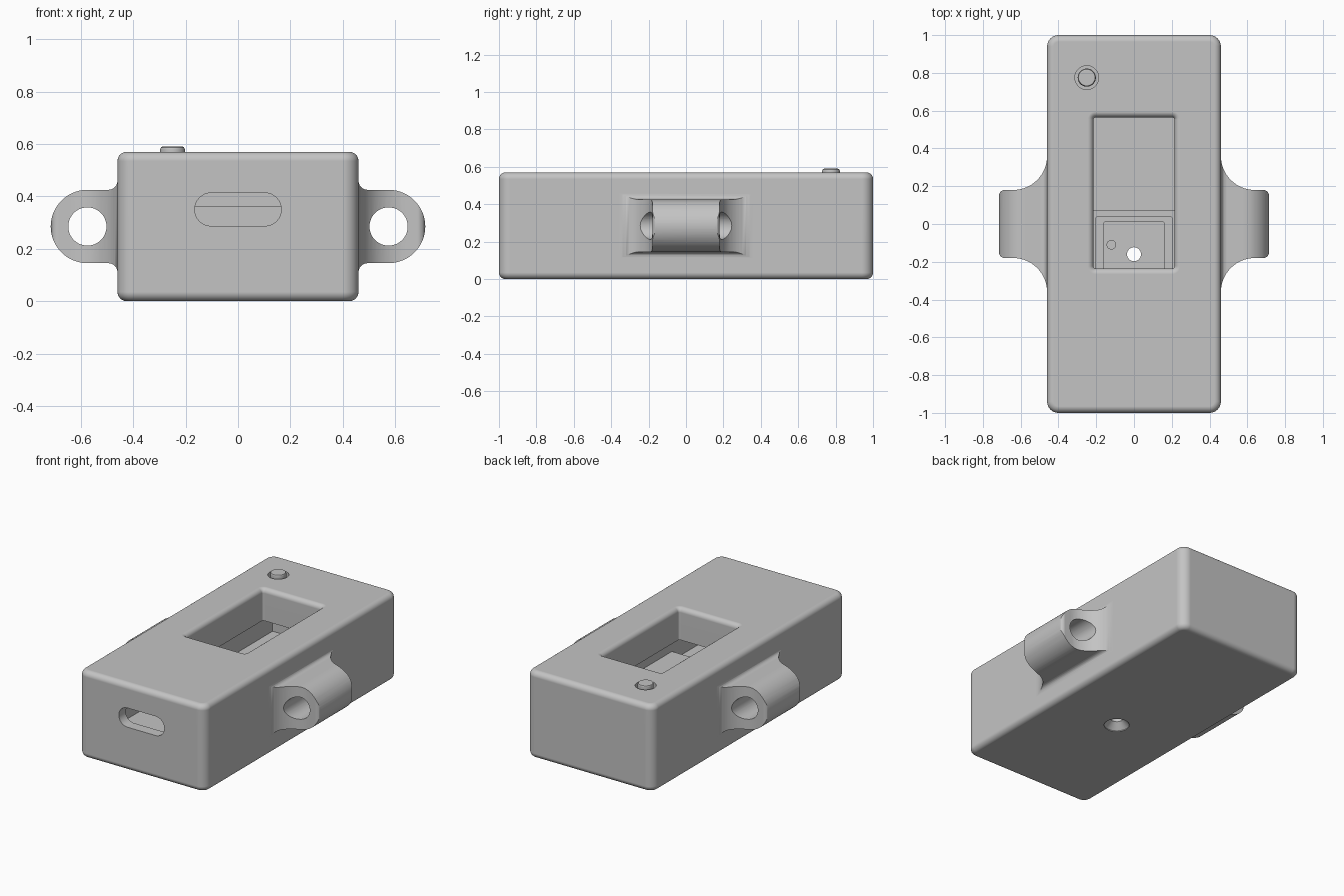
import bpy, bmesh
from math import sin, cos, pi, radians
from mathutils import Matrix

default = bpy.data.objects.get("Cube")
if default:
    bpy.data.objects.remove(default, do_unlink=True)

grey = bpy.data.materials.new("matte grey")
grey.use_nodes = True
grey.diffuse_color = (0.55, 0.55, 0.55, 1)
grey.node_tree.nodes["Principled BSDF"].inputs["Base Color"].default_value = (0.55, 0.55, 0.55, 1)


def arc(cx, cy, r, start, end, steps=8):
    angles = [radians(start + (end - start) * i / steps) for i in range(steps + 1)]
    return [(cx + r * cos(a), cy + r * sin(a)) for a in angles]


def rounded(hx, hy, r, steps):
    """Outline of a rounded rectangle centred on the origin."""
    points = []
    for i, (sx, sy) in enumerate([(1, 1), (-1, 1), (-1, -1), (1, -1)]):
        points += arc(sx * (hx - r), sy * (hy - r), r, 90 * i, 90 * i + 90, steps)
    return points


def skin(name, rings, matrix=Matrix()):
    """Join rings of 3D points into a closed solid."""
    bm = bmesh.new()
    loops = [[bm.verts.new(p) for p in ring] for ring in rings]
    for low, high in zip(loops, loops[1:]):
        for i in range(len(low)):
            j = (i + 1) % len(low)
            bm.faces.new((low[i], low[j], high[j], high[i]))
    bm.faces.new(loops[0][::-1])
    bm.faces.new(loops[-1])
    bmesh.ops.transform(bm, matrix=matrix, verts=bm.verts)
    bmesh.ops.remove_doubles(bm, verts=bm.verts, dist=0.00005)
    bmesh.ops.recalc_face_normals(bm, faces=bm.faces)
    mesh = bpy.data.meshes.new(name)
    bm.to_mesh(mesh)
    bm.free()
    mesh.materials.append(grey)
    ob = bpy.data.objects.new(name, mesh)
    bpy.context.collection.objects.link(ob)
    return ob


def block(name, levels, at=(0, 0, 0), matrix=Matrix(), steps=8):
    """Stack rounded rectangles given as (height, half x, half y, radius)."""
    rings = [[(x, y, z) for x, y in rounded(hx, hy, r, steps)] for z, hx, hy, r in levels]
    return skin(name, rings, Matrix.Translation(at) @ matrix)


def rod(name, levels, at, matrix=Matrix()):
    return block(name, [(z, r, r, r) for z, r in levels], at, matrix, 12)


def combine(target, other, operation):
    mod = target.modifiers.new(operation, "BOOLEAN")
    mod.object, mod.operation, mod.solver = other, operation, "EXACT"
    graph = bpy.context.evaluated_depsgraph_get()
    mesh = bpy.data.meshes.new_from_object(target.evaluated_get(graph))
    target.modifiers.clear()
    target.data = mesh
    bpy.data.objects.remove(other, do_unlink=True)


def smooth(ob):
    bpy.ops.object.select_all(action="DESELECT")
    ob.select_set(True)
    bpy.context.view_layer.objects.active = ob
    bpy.ops.object.shade_smooth_by_angle(angle=radians(32))
    weighted = ob.modifiers.new("even shading", "WEIGHTED_NORMAL")
    weighted.keep_sharp = True


# Case with rounded edges
HX, HY, TOP, EDGE, CORNER = 0.46, 1.0, 0.57, 0.035, 0.06
levels = []
for i in range(7):
    a = i * pi / 12
    inset = EDGE * (1 - sin(a))
    levels.append((EDGE * (1 - cos(a)), HX - inset, HY - inset, CORNER - inset))
levels += [(TOP - z, hx, hy, r) for z, hx, hy, r in reversed(levels)]
case = block("case", levels)

# Strap lugs: plan outline crossed with a side outline, then bored through
LUG_X, LUG_Z, LUG_R = 0.575, 0.285, 0.14
upright = Matrix.Rotation(pi / 2, 4, "X")
for side in (1, -1):
    half = [(0.42, 0.36)] + arc(0.64, 0.36, 0.18, 180, 270, 14) + arc(0.685, 0.15, 0.03, 90, 0, 6)
    plan = half + [(x, -y) for x, y in reversed(half)]
    lug = skin("lug", [[(side * x, y, z) for x, y in plan] for z in (0.05, 0.52)])
    half = [(0.41, 0.175)] + arc(0.495, 0.175, 0.035, 180, 270, 6) + arc(LUG_X, 0, LUG_R, 90, 0, 14)
    profile = half + [(x, -z) for x, z in reversed(half[:-1])]
    form = skin("lug_form", [[(side * x, y, z + LUG_Z) for x, z in profile] for y in (-0.5, 0.5)])
    combine(lug, form, "INTERSECT")
    combine(case, lug, "UNION")
    bore = rod("lug_bore", [(-0.6, 0.073), (0.6, 0.073)], (side * LUG_X, 0, LUG_Z), upright)
    combine(case, bore, "DIFFERENCE")

# Inner cavity
CEILING, FLOOR = 0.36, 0.1
cavity = block("cavity", [(FLOOR, 0.4, 0.93, 0.01), (CEILING, 0.4, 0.93, 0.01)], steps=2)
combine(case, cavity, "DIFFERENCE")

# Window with a rolled lip
levels = [(CEILING - 0.05, 0.215, 0.4, 0.012)]
for i in range(7):
    a = i * pi / 12
    flare = 0.03 * (1 - cos(a))
    levels.append((TOP - 0.03 + 0.03 * sin(a), 0.215 + flare, 0.4 + flare, 0.012 + flare))
levels.append((TOP + 0.05,) + levels[-1][1:])
combine(case, block("window_cut", levels, (0, 0.165, 0)), "DIFFERENCE")

# Front port
port = block("port_cut", [(-0.1, 0.165, 0.063, 0.062), (0.1, 0.165, 0.063, 0.062)],
             (0, -1, 0.35), upright)
combine(case, port, "DIFFERENCE")

# Raised mount on the cavity floor with a stepped pocket
mount = block("mount", [(FLOOR - 0.02, 0.405, 0.25, 0.005), (0.16, 0.405, 0.25, 0.005)],
              (0, -0.175, 0), steps=1)
for hx, back, depth in ((0.2, 0.04, 0.14), (0.16, 0.01, 0.12)):
    pocket = block("pocket", [(depth, hx, 0.14, 0.005), (0.2, hx, 0.14, 0.005)],
                   (0, back - 0.14, 0), steps=1)
    combine(mount, pocket, "DIFFERENCE")
combine(case, mount, "UNION")

# Countersunk screw hole and a locating peg
screw = [(-0.02, 0.075), (0.005, 0.075), (0.045, 0.037), (0.2, 0.037)]
combine(case, rod("screw_cut", screw, (0, -0.16, 0)), "DIFFERENCE")
peg = rod("locating_peg", [(0.11, 0.025), (0.145, 0.025)], (-0.12, -0.11, 0))

# Push button in its round recess
spot = (-0.25, 0.775, 0)
combine(case, rod("button_cut", [(0.48, 0.063), (0.7, 0.063)], spot), "DIFFERENCE")
button = rod("push_button", [(0.47, 0.048), (0.578, 0.048), (0.587, 0.044), (0.59, 0.038)], spot)

for part in (case, peg, button):
    smooth(part)
